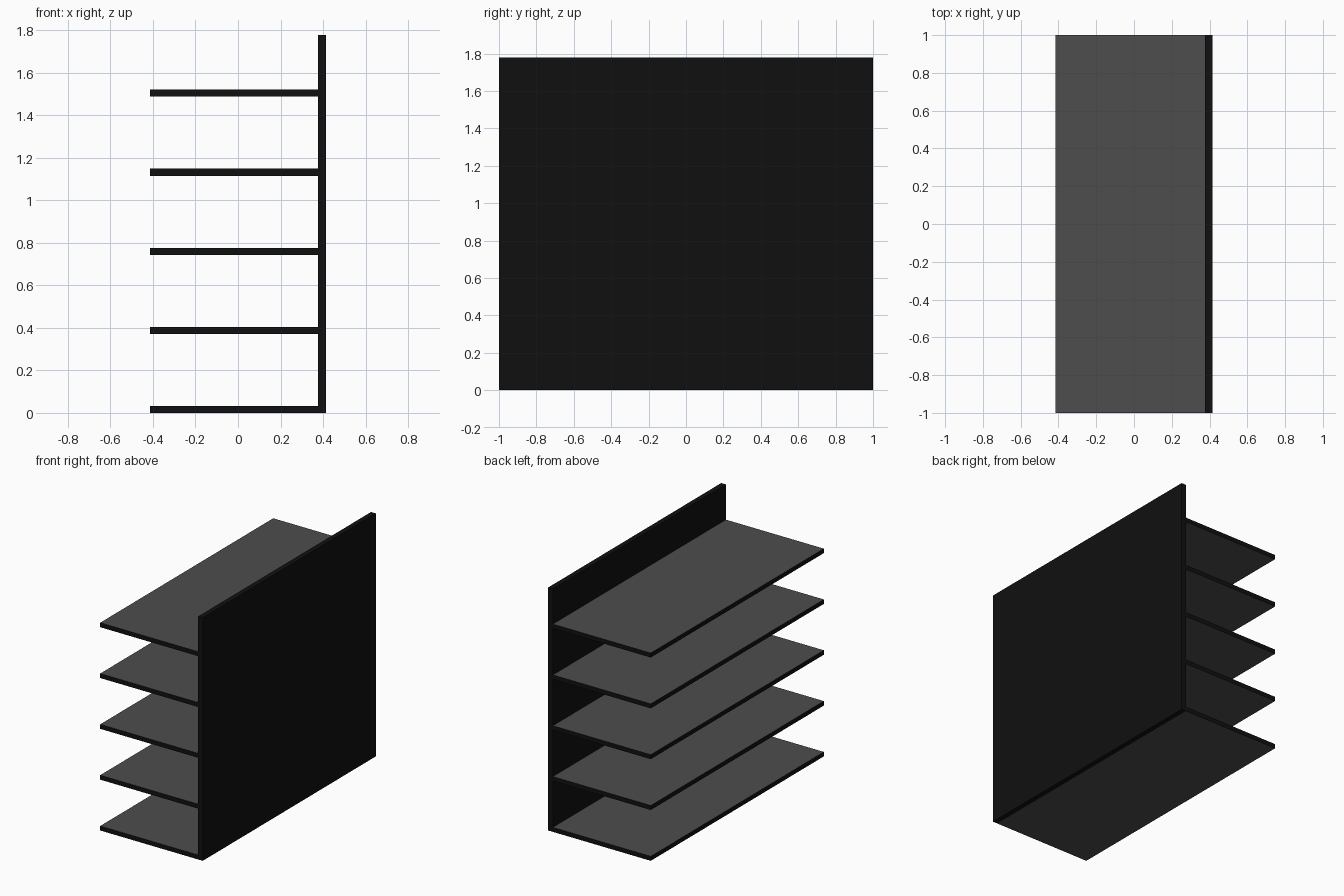
import bpy

cube = bpy.data.objects.get("Cube")
if cube:
    bpy.data.objects.remove(cube, do_unlink=True)


def make_material(name, value):
    mat = bpy.data.materials.new(name)
    mat.use_nodes = True
    color = (value, value, value, 1)
    mat.diffuse_color = color
    mat.node_tree.nodes["Principled BSDF"].inputs["Base Color"].default_value = color
    return mat


black = make_material("black", 0.005)
grey = make_material("dark grey", 0.075)


def box(name, x0, x1, z0, z1, materials):
    """Full-depth board spanning the given x and z ranges."""
    bpy.ops.mesh.primitive_cube_add(size=1)
    obj = bpy.context.object
    obj.name = name
    for v in obj.data.vertices:
        v.co.x = x1 if v.co.x > 0 else x0
        v.co.y = 1 if v.co.y > 0 else -1
        v.co.z = z1 if v.co.z > 0 else z0
    for mat in materials:
        obj.data.materials.append(mat)
    return obj


HALF_WIDTH = 0.415
PANEL_INNER = 0.377
THICKNESS = 0.033
SPACING = 0.3718

# Upright panel
box("upright_panel", PANEL_INNER, HALF_WIDTH, 0, 1.778, [black])

# Shelves: grey broad faces, black edges
for i in range(5):
    z = i * SPACING
    shelf = box(f"shelf_{i + 1}", -HALF_WIDTH, PANEL_INNER, z, z + THICKNESS, [black, grey])
    for face in shelf.data.polygons:
        face.material_index = 1 if abs(face.normal.z) > 0.5 else 0
